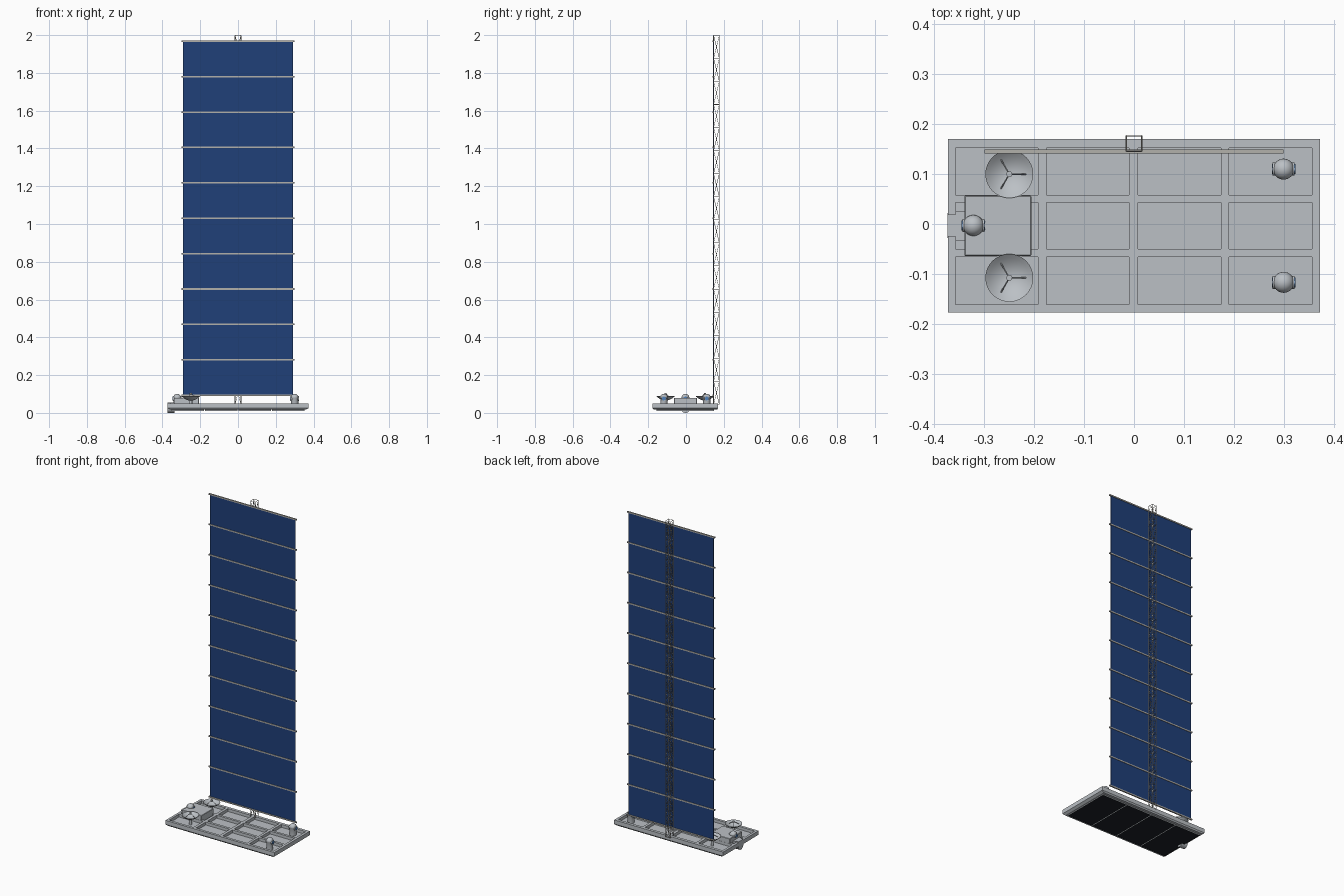
import bpy, bmesh, math
from mathutils import Vector

cube = bpy.data.objects.get("Cube")
if cube:
    bpy.data.objects.remove(cube, do_unlink=True)


def material(name, rgb):
    m = bpy.data.materials.new(name)
    m.use_nodes = True
    m.diffuse_color = (*rgb, 1)
    m.node_tree.nodes["Principled BSDF"].inputs["Base Color"].default_value = (*rgb, 1)
    return m


GREY = material("light grey", (0.50, 0.53, 0.56))
BLUE = material("solar blue", (0.014, 0.05, 0.19))
BLACK = material("black panel", (0.012, 0.015, 0.02))
LENS = material("lens blue", (0.08, 0.22, 0.50))
BAR = material("bar grey", (0.45, 0.44, 0.41))


def finish(name, bm, mats, smooth=False):
    bmesh.ops.recalc_face_normals(bm, faces=bm.faces)
    me = bpy.data.meshes.new(name)
    bm.to_mesh(me)
    bm.free()
    for m in mats:
        me.materials.append(m)
    ob = bpy.data.objects.new(name, me)
    bpy.context.collection.objects.link(ob)
    if smooth:
        bpy.ops.object.select_all(action='DESELECT')
        ob.select_set(True)
        bpy.context.view_layer.objects.active = ob
        bpy.ops.object.shade_smooth_by_angle(angle=math.radians(40))
    return ob


def box(name, lo, hi, mat, bevel=0):
    bm = bmesh.new()
    bmesh.ops.create_cube(bm, size=1)
    for v in bm.verts:
        v.co = [l + (c + 0.5) * (h - l) for c, l, h in zip(v.co, lo, hi)]
    if bevel:
        bmesh.ops.bevel(bm, geom=bm.edges[:], offset=bevel, segments=1, affect='EDGES')
    return finish(name, bm, [mat])


def add_rod(bm, a, b, r, sides=4):
    a, b = Vector(a), Vector(b)
    made = bmesh.ops.create_cone(bm, cap_ends=True, segments=sides, radius1=r, radius2=r,
                                 depth=(b - a).length)["verts"]
    turn = (b - a).to_track_quat('Z', 'Y')
    for v in made:
        v.co = turn @ v.co + (a + b) / 2


def rod(name, a, b, r, mat, sides=24):
    bm = bmesh.new()
    add_rod(bm, a, b, r, sides)
    return finish(name, bm, [mat], True)


def lathe(name, profile, centre, mat, sides=32):
    bm = bmesh.new()
    vs = [bm.verts.new((r, 0, z)) for r, z in profile]
    es = [bm.edges.new(p) for p in zip(vs, vs[1:])]
    bmesh.ops.spin(bm, geom=vs + es, axis=(0, 0, 1), cent=(0, 0, 0),
                   angle=math.tau, steps=sides, use_duplicate=False)
    bmesh.ops.remove_doubles(bm, verts=bm.verts, dist=1e-5)
    bmesh.ops.translate(bm, verts=bm.verts, vec=centre)
    return finish(name, bm, [mat], True)


# Tray with a grid of pockets on top and a tapered underside
XS = [-.373, -.358, -.192, -.175, -.01, .008, .174, .19, .357, .373]
YS = [-.177, -.161, -.066, -.05, .043, .058, .152, .17]
bm = bmesh.new()
grid = [[bm.verts.new((x, y, .05)) for y in YS] for x in XS]
pockets = []
for i in range(len(XS) - 1):
    for j in range(len(YS) - 1):
        f = bm.faces.new((grid[i][j], grid[i + 1][j], grid[i + 1][j + 1], grid[i][j + 1]))
        if i % 2 and j % 2:
            pockets.append(f)
for f in bmesh.ops.extrude_discrete_faces(bm, faces=pockets)["faces"]:
    bmesh.ops.translate(bm, verts=f.verts, vec=(0, 0, -.018))
for dz, shrink in ((-.025, 1), (-.008, .965)):
    rim = [e for e in bm.edges if e.is_boundary]
    new = bmesh.ops.extrude_edge_only(bm, edges=rim)["geom"]
    for v in (g for g in new if isinstance(g, bmesh.types.BMVert)):
        v.co = (v.co.x * shrink, v.co.y * shrink, v.co.z + dz)
bmesh.ops.holes_fill(bm, edges=[e for e in bm.edges if e.is_boundary], sides=0)
finish("base_tray", bm, [GREY])

# Four plates under the tray, dark on their lower face
for k in range(4):
    x = -.352 + k * .177
    plate = box(f"underside_plate_{k + 1}", (x, -.155, .011), (x + .172, .148, .018), GREY)
    plate.data.materials.append(BLACK)
    for p in plate.data.polygons:
        if p.normal.z < -0.5:
            p.material_index = 1

# Equipment box and end port
box("equipment_box", (-.34, -.064, .03), (-.206, .057, .08), GREY, .002)
box("port_mount", (-.358, -.034, .03), (-.339, .026, .056), GREY)
rod("port_barrel", (-.374, -.003, .025), (-.335, -.003, .025), .025, GREY)
box("port_cover", (-.374, -.025, .03), (-.339, .019, .056), GREY)

# Domed sensors with a lens at each end of a short cross barrel
for n, (x, y) in enumerate([(.3, .11), (.3, -.117), (-.322, -.003)], 1):
    dome = [(.021 * math.cos(t * math.pi / 16), .08 + .021 * math.sin(t * math.pi / 16))
            for t in range(9)]
    lathe(f"sensor_body_{n}", [(0, .03), (.019, .03), (.019, .076), (.021, .08)] + dome[1:],
          (x, y, 0), GREY)
    rod(f"sensor_barrel_{n}", (x - .022, y, .076), (x + .022, y, .076), .013, GREY)
    for s in (-1, 1):
        rod(f"sensor_lens_{n}_{s}", (x + s * .021, y, .076), (x + s * .0235, y, .076), .010, LENS)

# Dish antennas with tripod feeds
for n, y in enumerate((.1, -.108), 1):
    bowl = [(.048 * t / 6, .068 + .022 * (t / 6) ** 2) for t in range(7)]
    under = [(r, z - .003) for r, z in reversed(bowl)]
    lathe(f"dish_{n}", bowl + under, (-.25, y, 0), GREY)
    rod(f"dish_post_{n}", (-.25, y, .03), (-.25, y, .067), .008, GREY, 16)
    bm = bmesh.new()
    for k in range(3):
        a = k * math.tau / 3
        add_rod(bm, (-.25 + .034 * math.cos(a), y + .034 * math.sin(a), .078),
                (-.25, y, .102), .0014)
    add_rod(bm, (-.25, y, .094), (-.25, y, .105), .006, 12)
    finish(f"dish_feed_{n}", bm, [GREY])

# Solar sheets hung between cross bars
LOW, PITCH = .094, .1873
for k in range(11):
    z = LOW + k * PITCH
    box(f"cross_bar_{k + 1}", (-.3, .141, z - .004), (.3, .149, z + .004), BAR)
    if k < 10:
        box(f"solar_sheet_{k + 1}", (-.292, .1435, z + .004), (.292, .1465, z + PITCH - .004), BLUE)

# Square lattice mast
bm = bmesh.new()
corners = [(-.0155, .146), (.0155, .146), (.0155, .1765), (-.0155, .1765)]
BAYS, Z0, Z1 = 16, .045, 1.999
step = (Z1 - Z0) / BAYS
for a, b in zip(corners, corners[1:] + corners[:1]):
    add_rod(bm, (*a, Z0), (*a, Z1), .0018)
    for k in range(BAYS + 1):
        z = Z0 + k * step
        add_rod(bm, (*a, z), (*b, z), .0014)
        if k < BAYS:
            add_rod(bm, (*a, z), (*b, z + step), .0011)
            add_rod(bm, (*b, z), (*a, z + step), .0011)
finish("lattice_mast", bm, [BAR])
